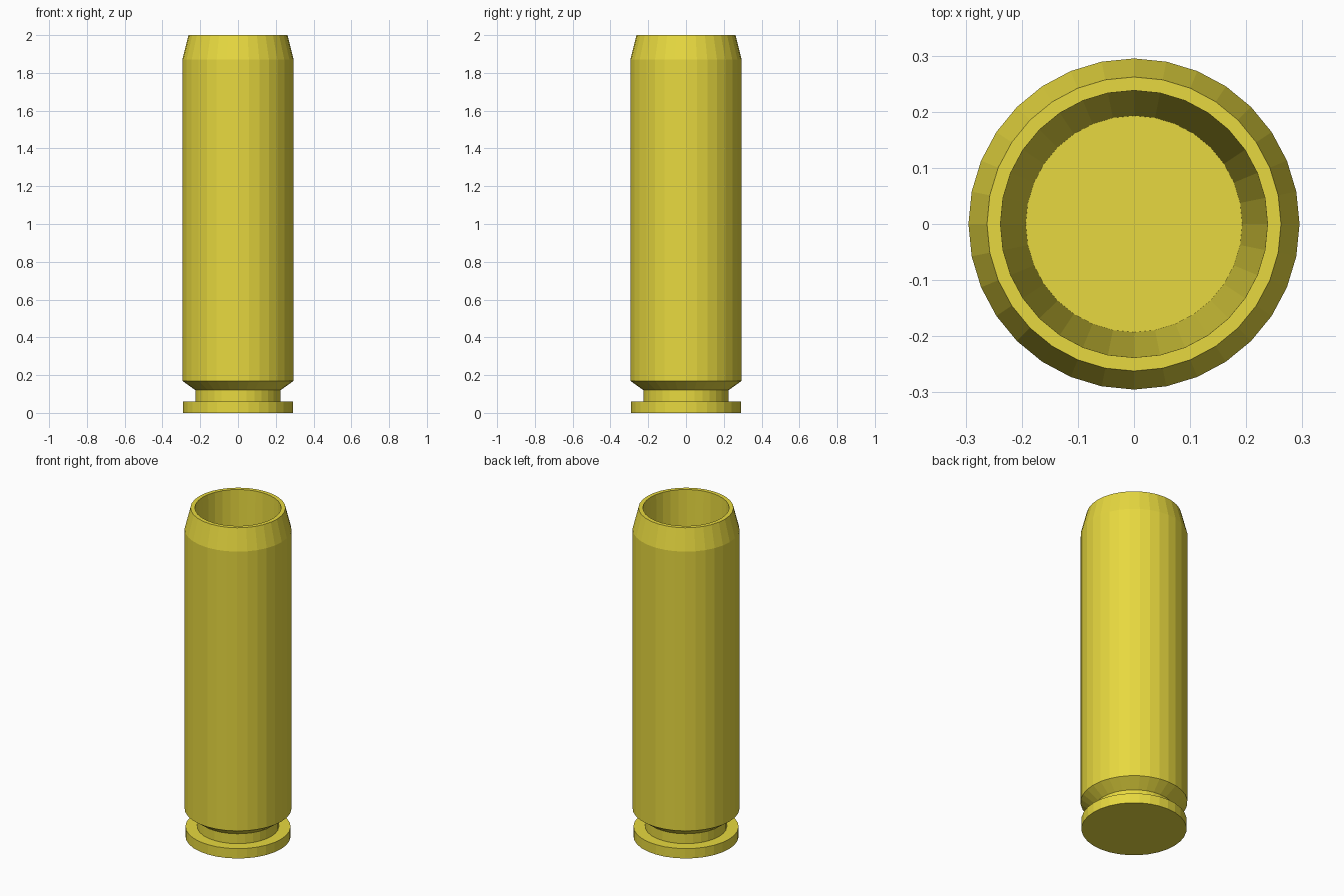
import bpy, bmesh, math

if "Cube" in bpy.data.objects:
    bpy.data.objects.remove(bpy.data.objects["Cube"])

SIDES = 32

# Half cross-section (radius, height): base rim, groove, body, tapered mouth, inner wall
PROFILE = [
    (0.29, 0.0), (0.29, 0.06),
    (0.225, 0.06), (0.225, 0.12),
    (0.295, 0.17), (0.295, 1.87),
    (0.262, 2.0), (0.238, 2.0),
    (0.193, 0.2),
]


def lathe(name, profile, sides):
    bm = bmesh.new()
    rings = []
    for r, z in profile:
        rings.append([bm.verts.new((r * math.cos(2 * math.pi * i / sides),
                                    r * math.sin(2 * math.pi * i / sides), z))
                      for i in range(sides)])
    for low, high in zip(rings, rings[1:]):
        for i in range(sides):
            j = (i + 1) % sides
            bm.faces.new((low[i], low[j], high[j], high[i]))
    # Underside and inner floor
    bm.faces.new(rings[0][::-1])
    bm.faces.new(rings[-1])
    bmesh.ops.recalc_face_normals(bm, faces=bm.faces[:])
    mesh = bpy.data.meshes.new(name)
    bm.to_mesh(mesh)
    bm.free()
    obj = bpy.data.objects.new(name, mesh)
    bpy.context.collection.objects.link(obj)
    return obj


# Hollow brass casing
casing = lathe("casing", PROFILE, SIDES)
brass = bpy.data.materials.new("brass")
brass.diffuse_color = (0.8, 0.69, 0.05, 1.0)
brass.use_nodes = True
brass.node_tree.nodes["Principled BSDF"].inputs["Base Color"].default_value = brass.diffuse_color
casing.data.materials.append(brass)
